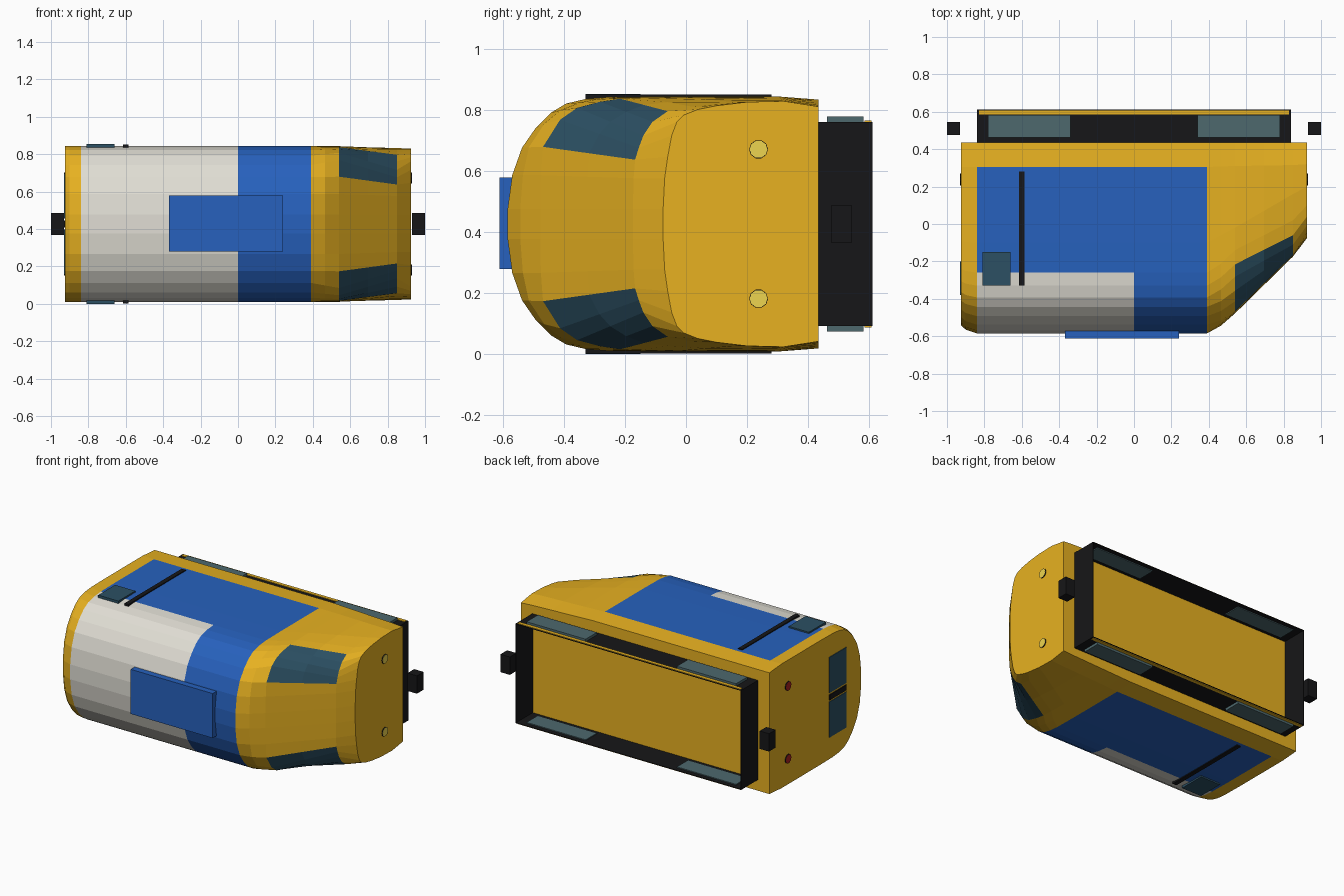
import bpy, bmesh, math
from mathutils import Matrix

if "Cube" in bpy.data.objects:
    bpy.data.objects.remove(bpy.data.objects["Cube"])

CZ = 0.427  # centre line height (the vehicle lies on its side, roof toward -y)

def material(name, rgb):
    m = bpy.data.materials.new(name)
    m.diffuse_color = (*rgb, 1)
    m.use_nodes = True
    m.node_tree.nodes["Principled BSDF"].inputs["Base Color"].default_value = m.diffuse_color
    return m

YELLOW = material("yellow", (0.80, 0.44, 0.015))
WHITE = material("off_white", (0.75, 0.73, 0.66))
BLUE = material("blue", (0.02, 0.12, 0.51))
GLASS = material("dark_glass", (0.025, 0.08, 0.125))
BLACK = material("black", (0.008, 0.008, 0.009))
TEAL = material("grey_teal", (0.075, 0.14, 0.155))
LAMP = material("lamp", (0.85, 0.66, 0.08))
RED = material("red", (0.40, 0.015, 0.015))

def finish(name, bm, mats):
    me = bpy.data.meshes.new(name)
    bmesh.ops.recalc_face_normals(bm, faces=bm.faces)
    bm.to_mesh(me)
    bm.free()
    for m in mats:
        me.materials.append(m)
    ob = bpy.data.objects.new(name, me)
    bpy.context.collection.objects.link(ob)
    return ob

def box(name, x, y, z, mat):
    bm = bmesh.new()
    bmesh.ops.create_cube(bm, size=1)
    for v in bm.verts:
        for i, (a, b) in enumerate((x, y, z)):
            v.co[i] = (a + b) / 2 + v.co[i] * (b - a)
    return finish(name, bm, [mat])

def both(s, a, b, centre=0):
    """Range a..b mirrored to side s of a centre."""
    return sorted((centre + s * a, centre + s * b))

# Half cross-sections (y, half width): hull, windscreen top, windscreen foot, nose
HULL = [(-.585, .05), (-.57, .16), (-.538, .25), (-.493, .315), (-.443, .365), (-.393, .395),
        (-.33, .41), (-.26, .416), (-.1, .418), (.305, .418), (.435, .408)]
TOP = [(-.478, .05), (-.476, .16), (-.469, .253), (-.413, .342), (-.357, .381), (-.282, .401),
       (-.216, .411), (-.14, .414), (-.02, .416), (.31, .414), (.435, .402)]
FOOT = [(-.174, .05), (-.172, .15), (-.167, .211), (-.155, .25), (-.14, .29), (-.11, .335),
        (-.06, .37), (.02, .385), (.16, .4), (.315, .406), (.435, .39)]
NOSE = [(-.075, .05), (-.07, .15), (-.06, .22), (-.047, .29), (-.03, .335), (-.008, .357),
        (.04, .376), (.1, .388), (.2, .4), (.32, .403), (.435, .385)]

def squash(sec, f):
    return [(y * f if y < 0 else y, w) for y, w in sec]

def blend(p, q, lift=0):
    return [((a + c) / 2 - (lift if a < -.2 else 0), (b + d) / 2)
            for (a, b), (c, d) in zip(p, q)]

STATIONS = [(-.925, squash(HULL, .925)), (-.9, squash(HULL, .965)), (-.84, HULL), (0, HULL),
            (.39, HULL), (.465, blend(HULL, TOP, .012)), (.54, TOP), (.695, blend(TOP, FOOT)),
            (.85, FOOT), (.925, NOSE)]

def paint(x, k):
    """Material slot for a hull face at centre x and profile segment k."""
    if -.84 < x < 0 and k <= 8:
        return 1 if k < 7 else 2
    if 0 < x < .39 and k <= 8:
        return 2
    if .54 < x < .85 and 2 <= k <= 5:
        return 3
    return 0

# Body shell: loft through the sections
bm = bmesh.new()
rings = []
for x, half in STATIONS:
    ring = [(y, CZ + w) for y, w in half] + [(y, CZ - w) for y, w in reversed(half)]
    rings.append([bm.verts.new((x, y, z)) for y, z in ring])
n, m = len(rings[0]), len(HULL)
for a, b, (xa, _), (xb, _) in zip(rings, rings[1:], STATIONS, STATIONS[1:]):
    for j in range(n):
        f = bm.faces.new((a[j], a[(j + 1) % n], b[(j + 1) % n], b[j]))
        k = j if j < m else (2 * m - 2 - j if j < n - 1 else 0)
        f.material_index = 0 if j == m - 1 else paint((xa + xb) / 2, k)
bm.faces.new(rings[0])
bm.faces.new(rings[-1])
finish("body_shell", bm, [YELLOW, WHITE, BLUE, GLASS])

# Roof unit
box("roof_unit", (-.37, .24), (-.6125, -.57), (.28, .58), BLUE)

# Underframe: an open tray of four thin walls, with a stripe along each side
for s, side in ((-1, "left"), (1, "right")):
    box("skirt_" + side, (-.84, .84), (.43, .6125), both(s, .331, .335, CZ), BLACK)
    box("skirt_stripe_" + side, (-.83, .83), (.585, .608), both(s, .333, .339, CZ), YELLOW)
for s, end in ((-1, "rear"), (1, "front")):
    box("skirt_" + end, both(s, .836, .84), (.43, .6125), (CZ - .333, CZ + .333), BLACK)

# Bogie covers on the skirts, and couplers at both ends
for s, end in ((-1, "rear"), (1, "front")):
    for t, side in ((-1, "left"), (1, "right")):
        box(f"{end}_bogie_cover_{side}", both(s, .34, .78), (.462, .582),
            both(t, .325, .352, CZ), TEAL)
    box(end + "_coupler", both(s, .93, 1.0), (.475, .545), (.367, .487), BLACK)

# Lamps: black rim with a coloured lens, two at each end
def disc(name, x0, x1, z, r, mat):
    bm = bmesh.new()
    place = Matrix.Translation(((x0 + x1) / 2, .238, z)) @ Matrix.Rotation(math.pi / 2, 4, 'Y')
    bmesh.ops.create_cone(bm, cap_ends=True, segments=10, radius1=r, radius2=r,
                          depth=abs(x1 - x0), matrix=place)
    finish(name, bm, [mat])

for s, end, mat in ((-1, "tail", RED), (1, "head", LAMP)):
    for dz, side in ((-.245, "left"), (.245, "right")):
        disc(f"{end}_lamp_rim_{side}", s * .91, s * .930, CZ + dz, .031, BLACK)
        disc(f"{end}_lamp_{side}", s * .91, s * .931, CZ + dz, .029, mat)

# Rear windows with a dividing bar
for s, side in ((-1, "left"), (1, "right")):
    box("rear_window_" + side, (-.929, -.91), (-.38, -.2), both(s, .03, .27, CZ), GLASS)
box("rear_window_divider", (-.931, -.91), (-.38, -.2), (CZ - .018, CZ + .018), BLACK)

# Side window and door post on both flanks
for s, side in ((-1, "left"), (1, "right")):
    box("side_window_" + side, (-.81, -.66), (-.33, -.15), both(s, .40, .427, CZ), GLASS)
    box("door_post_" + side, (-.615, -.585), (-.33, .28), both(s, .40, .424, CZ), BLACK)
